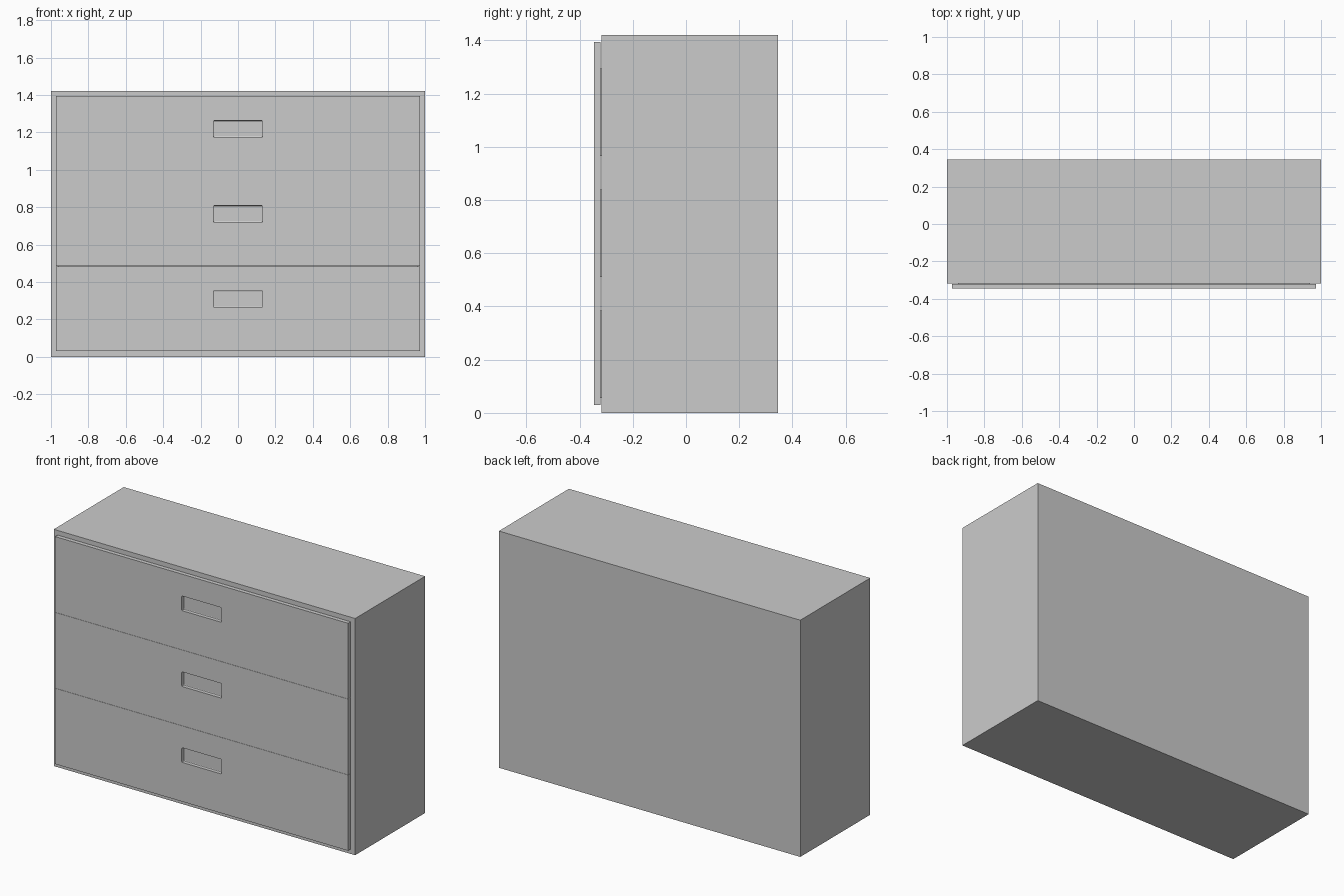
import bpy

if "Cube" in bpy.data.objects:
    bpy.data.objects.remove(bpy.data.objects["Cube"])


def box(name, lo, hi):
    """Axis-aligned box between two corners."""
    size = [b - a for a, b in zip(lo, hi)]
    centre = [(a + b) / 2 for a, b in zip(lo, hi)]
    bpy.ops.mesh.primitive_cube_add(size=1, location=centre)
    ob = bpy.context.object
    ob.name = name
    ob.scale = size
    bpy.ops.object.transform_apply(location=False, rotation=False, scale=True)
    return ob


def cut(ob, cutter):
    """Subtract the cutter, then remove it."""
    mod = ob.modifiers.new("cut", 'BOOLEAN')
    mod.operation = 'DIFFERENCE'
    mod.solver = 'EXACT'
    mod.object = cutter
    cutter.hide_render = True
    bpy.context.view_layer.objects.active = ob
    bpy.ops.object.modifier_apply(modifier=mod.name)
    bpy.data.objects.remove(cutter, do_unlink=True)


FRONT, BACK, TOP = -0.345, 0.345, 1.42
PANEL_BACK, CASE_FRONT = -0.321, -0.318
WALL = 0.04

# Hollow cabinet case, open at the front
case = box("cabinet_case", (-1, CASE_FRONT, 0), (1, BACK, TOP))
cut(case, box("case_cutter", (-1 + WALL, -0.5, WALL),
              (1 - WALL, BACK - 0.03, TOP - WALL)))

# Three stacked drawers
BOTTOM, STEP = 0.03, 0.455
for i in range(3):
    z0 = BOTTOM + i * STEP
    z1 = z0 + STEP - 0.001

    # Front panel with a recessed, slightly rounded finger pull
    panel = box(f"drawer_front_{i + 1}", (-0.972, FRONT, z0), (0.972, PANEL_BACK, z1))
    zc = z0 + 0.279
    pull = box("pull_cutter", (-0.132, -0.4, zc - 0.044), (0.132, FRONT + 0.02, zc + 0.044))
    bevel = pull.modifiers.new("round", 'BEVEL')
    bevel.width = 0.005
    bevel.segments = 2
    bpy.ops.object.modifier_apply(modifier=bevel.name)
    cut(panel, pull)

    # Open-topped drawer box behind the panel
    tray = box(f"drawer_box_{i + 1}", (-0.94, PANEL_BACK, z0 + 0.026), (0.94, 0.29, z0 + 0.355))
    cut(tray, box("tray_cutter", (-0.92, PANEL_BACK + 0.02, z0 + 0.046), (0.92, 0.27, z1)))
